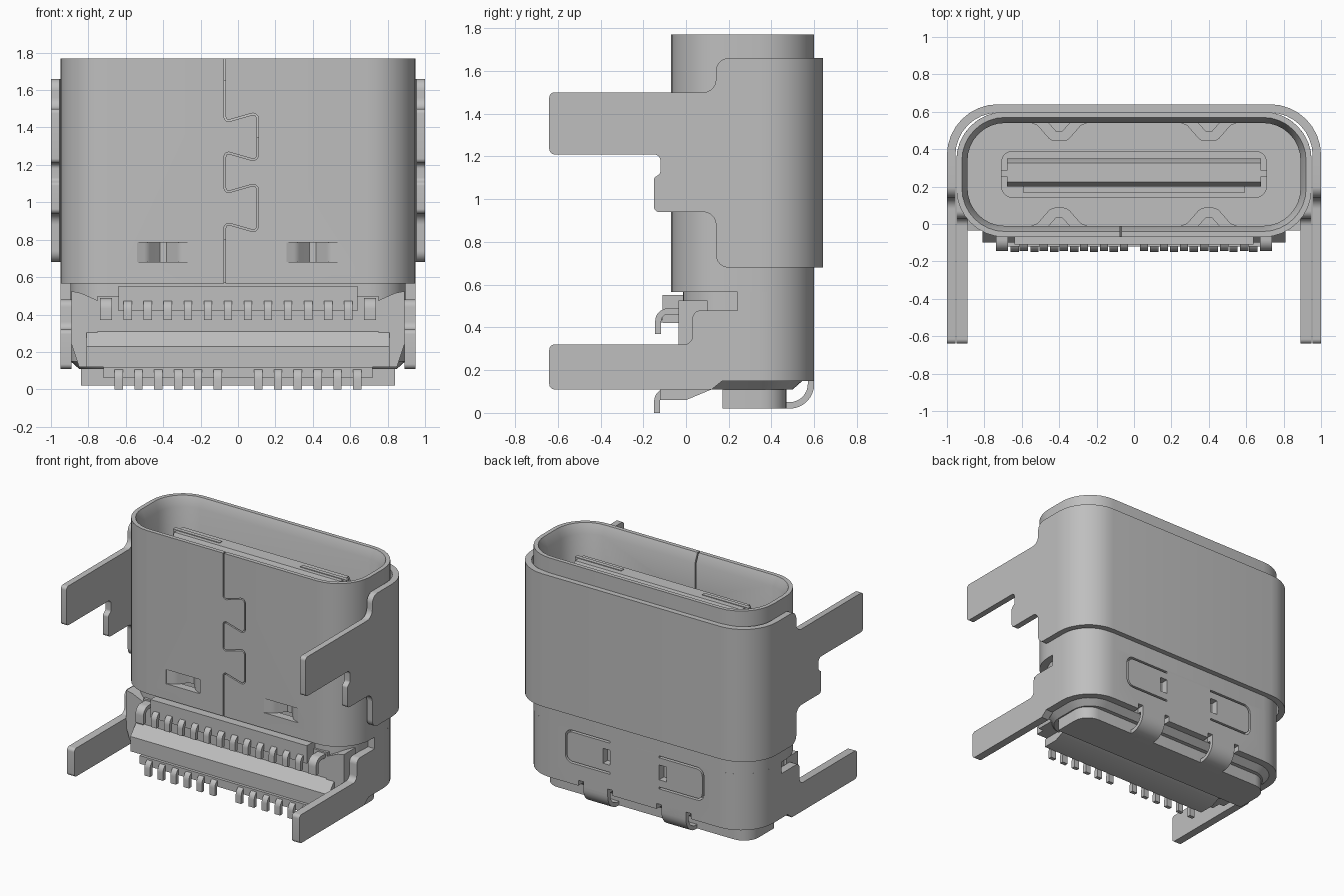
import bpy, bmesh, math
from mathutils import Vector

if "Cube" in bpy.data.objects:
    bpy.data.objects.remove(bpy.data.objects["Cube"])

metal = bpy.data.materials.new("mid grey")
metal.use_nodes = True
grey = (0.52, 0.52, 0.52, 1)
metal.diffuse_color = grey
metal.node_tree.nodes["Principled BSDF"].inputs["Base Color"].default_value = grey
parts = []


def finish(name, bm):
    bmesh.ops.recalc_face_normals(bm, faces=bm.faces)
    mesh = bpy.data.meshes.new(name)
    bm.to_mesh(mesh)
    bm.free()
    mesh.materials.append(metal)
    ob = bpy.data.objects.new(name, mesh)
    bpy.context.scene.collection.objects.link(ob)
    parts.append(ob)
    return ob


def rounded(pts, closed=True, n=8):
    """Replace every (u, v, radius) corner by an arc."""
    out = []
    for i, p in enumerate(pts):
        here = Vector(p[:2])
        if len(p) < 3 or (not closed and i in (0, len(pts) - 1)):
            out.append(here)
            continue
        r = p[2]
        a = (Vector(pts[i - 1][:2]) - here).normalized()
        b = (Vector(pts[(i + 1) % len(pts)][:2]) - here).normalized()
        half = math.acos(max(-1, min(1, a.dot(b)))) / 2
        centre = here + (a + b).normalized() * r / math.sin(half)
        d = r / math.tan(half)
        s, e = here + a * d - centre, here + b * d - centre
        phi = math.pi - 2 * half
        for k in range(n + 1):
            t = k / n
            out.append(centre + (s * math.sin((1 - t) * phi) + e * math.sin(t * phi)) / math.sin(phi))
    return out


def place(axis, u, v, w):
    return {"x": (w, u, v), "y": (u, w, v), "z": (u, v, w)}[axis]


def prism(name, pts, axis, a, b):
    """Extrude a profile along an axis from a to b."""
    bm = bmesh.new()
    lo, hi = ([bm.verts.new(place(axis, p[0], p[1], w)) for p in pts] for w in (a, b))
    bm.faces.new(lo)
    bm.faces.new(hi)
    for i in range(len(pts)):
        bm.faces.new((lo[i - 1], lo[i], hi[i], hi[i - 1]))
    return finish(name, bm)


def band(name, path, t, axis, a, b):
    """Extrude a strip of thickness t that follows an open path."""
    pts = rounded(path, False)
    left, right = [], []
    for i, p in enumerate(pts):
        d0 = (p - pts[i - 1]).normalized() if i else None
        d1 = (pts[i + 1] - p).normalized() if i < len(pts) - 1 else None
        d0, d1 = d0 or d1, d1 or d0
        m = (d0 + d1).normalized()
        off = Vector((-m.y, m.x)) * t / 2 / max(0.4, m.dot(d0))
        left.append(p + off)
        right.append(p - off)
    return prism(name, left + right[::-1], axis, a, b)


def box(name, x, y, z):
    return prism(name, [(x[0], y[0]), (x[1], y[0]), (x[1], y[1]), (x[0], y[1])], "z", *z)


def oval(d):
    """Plan outline of the shell, inset by d."""
    x, y, r = 0.95 - d, 0.335 - d, 0.26 - d
    return rounded([(sx * x, 0.265 + sy * y, r) for sx, sy in ((-1, -1), (1, -1), (1, 1), (-1, 1))])


def loft(name, levels, capped):
    bm = bmesh.new()
    rings = [[bm.verts.new((p.x, p.y, z)) for p in oval(d)] for d, z in levels]
    pairs = list(zip(rings, rings[1:])) + ([] if capped else [(rings[-1], rings[0])])
    for lo, hi in pairs:
        for i in range(len(lo)):
            bm.faces.new((lo[i - 1], lo[i], hi[i], hi[i - 1]))
    if capped:
        bm.faces.new(rings[0])
        bm.faces.new(rings[-1])
    return finish(name, bm)


def cut(target, cutter):
    mod = target.modifiers.new("cut", "BOOLEAN")
    mod.operation, mod.solver, mod.object = "DIFFERENCE", "EXACT", cutter
    cutter.hide_render = True
    bpy.context.view_layer.objects.active = target
    bpy.ops.object.modifier_apply(modifier=mod.name)
    parts.remove(cutter)
    bpy.data.objects.remove(cutter)


# Mating shell with flared mouth, interlocking seam and pressed springs
shell = loft("shell", [(0, 0.565), (0, 1.77), (0.03, 1.77), (0.06, 1.7), (0.06, 0.565)], False)
seam = [(-0.07, 1.8)]
for z in (1.35, 0.97):
    seam += [(-0.07, z + 0.08, 0.02), (0.105, z + 0.13, 0.025),
             (0.105, z - 0.13, 0.025), (-0.07, z - 0.08, 0.02)]
seam.append((-0.07, 0.5))
cut(shell, band("seam_cutter", seam, 0.009, "y", -0.12, 0.03))
for s in (-1, 1):
    cut(shell, box("spring_cutter", (s * 0.4 - 0.14, s * 0.4 + 0.14), (-0.12, 0.03), (0.68, 0.785)))
    spring = [(-0.15, -0.04), (-0.1, -0.02, 0.05), (-0.03, 0.06, 0.03),
              (0.03, 0.06, 0.03), (0.1, -0.02, 0.05), (0.15, -0.04)]
    for name, side, base in (("front_spring", 1, 0), ("back_spring", -1, 0.53)):
        path = [(s * 0.4 + p[0], base + side * p[1], *p[2:]) for p in spring]
        band(name, path, 0.055, "z", 0.68, 0.785)

# Lower shell wall with latch tabs and hook notches
lower = band("lower_shell", [(0.92, 0.24), (0.92, 0.57, 0.23), (-0.92, 0.57, 0.23), (-0.92, 0.24)],
             0.06, "z", 0.15, 0.565)
for s in (-1, 1):
    tab = [(s * 0.2, 0.54), (s * 0.56, 0.54, 0.05), (s * 0.56, 0.31, 0.05), (s * 0.2, 0.31)]
    cut(lower, band("tab_cutter", tab, 0.014, "y", 0.5, 0.7))
    cut(lower, box("window_cutter", (s * 0.23 - 0.03, s * 0.23 + 0.03), (0.5, 0.7), (0.37, 0.48)))
    for x in (0.2, 0.44):
        cut(lower, box("notch_cutter", (s * x - 0.02, s * x + 0.02), (0.5, 0.7), (0.1, 0.19)))
    band("bottom_hook", [(0.585, 0.2), (0.585, 0.035, 0.1), (0.42, 0.035)], 0.03, "x",
         s * 0.32 - 0.1, s * 0.32 + 0.1)

# Outer cover around back and sides
band("cover", [(0.9775, 0.34), (0.9775, 0.6175, 0.25), (-0.9775, 0.6175, 0.25), (-0.9775, 0.34)],
     0.045, "z", 0.68, 1.66)

# Side plates with mounting legs
upper_side = rounded([
    (0.34, 1.66), (0.14, 1.66, 0.06), (0.14, 1.5, 0.06), (-0.64, 1.5, 0.025), (-0.64, 1.21, 0.025),
    (-0.12, 1.21, 0.03), (-0.12, 1.12, 0.02), (-0.15, 1.1, 0.02), (-0.15, 0.94, 0.025),
    (0.14, 0.94, 0.06), (0.14, 0.68, 0.06), (0.34, 0.68)])
lower_side = rounded([
    (0.24, 0.48), (0.03, 0.48, 0.04), (0.03, 0.32, 0.04), (-0.64, 0.32, 0.025),
    (-0.64, 0.11, 0.025), (0.12, 0.11), (0.17, 0.15), (0.24, 0.15)])
for s in (-1, 1):
    prism("upper_leg_plate", upper_side, "x", s * 0.955, s)
    prism("lower_leg_plate", lower_side, "x", s * 0.89, s * 0.95)

# Insulating housing inside and below the shell
loft("housing_core", [(0.1, 0.11), (0.055, 0.15), (0.055, 0.575)], True)
prism("front_ridge", [(0.1, 0.31), (-0.03, 0.31), (-0.1, 0.23), (-0.1, 0.12), (0.1, 0.12)], "x", -0.81, 0.81)
box("front_face", (-0.75, 0.75), (-0.03, 0.1), (0.3, 0.5))
box("contact_holder", (-0.64, 0.64), (-0.11, 0.05), (0.42, 0.552))
prism("nose", [(0.15, 0.13), (-0.12, 0.12), (-0.12, 0.06), (0, 0.06), (0.12, 0.11)], "x", -0.72, 0.72)
prism("foot", rounded([(-0.84, 0.17), (0.84, 0.17), (0.84, 0.47, 0.12), (-0.84, 0.47, 0.12)]), "z", 0.02, 0.13)
for s in (-1, 1):
    prism("ear", [(s * 0.75, 0.3), (s * 0.89, 0.3), (s * 0.89, 0.525), (s * 0.84, 0.515), (s * 0.75, 0.475)],
          "y", -0.035, 0.1)
    prism("ear_foot", [(s * 0.8, 0.12), (s * 0.85, 0.12), (s * 0.89, 0.24), (s * 0.89, 0.31), (s * 0.8, 0.31)],
          "y", -0.03, 0.1)

# Tongue in the cavity with its collar and middle plate
prism("tongue_collar", rounded([(sx * 0.71, 0.265 + sy * 0.125, 0.06) for sx, sy in
                                ((-1, -1), (1, -1), (1, 1), (-1, 1))]), "z", 0.57, 0.8)
prism("tongue", [(0.2, 0.57), (0.2, 1.6), (0.225, 1.65), (0.325, 1.65), (0.35, 1.6), (0.35, 0.57)],
      "x", -0.68, 0.68)
box("tongue_front_step", (-0.59, 0.59), (0.165, 0.21), (0.57, 1.35))
for s in (-1, 1):
    box("middle_plate", (s * 0.33, s * 0.71), (0.255, 0.285), (0.57, 1.655))

# Two rows of contact tails
def tail(name, x, w, top, tip, y):
    band(name, [(0.02, top), (y, top, 0.045), (y, tip)], 0.028, "x", x - w / 2, x + w / 2)

for i in range(12):
    tail("upper_contact", (i - 5.5) * 0.107, 0.045, 0.465, 0.37, -0.13)
for i in range(6):
    for s in (-1, 1):
        tail("lower_contact", s * (0.108 + i * 0.106), 0.045, 0.1, 0, -0.135)
for s in (-1, 1):
    tail("ground_tail", s * 0.705, 0.065, 0.475, 0.37, -0.13)

# Smooth the bends, keep the edges sharp
for ob in bpy.context.view_layer.objects:
    ob.select_set(ob in parts)
bpy.context.view_layer.objects.active = parts[0]
bpy.ops.object.shade_smooth_by_angle(angle=math.radians(30))
